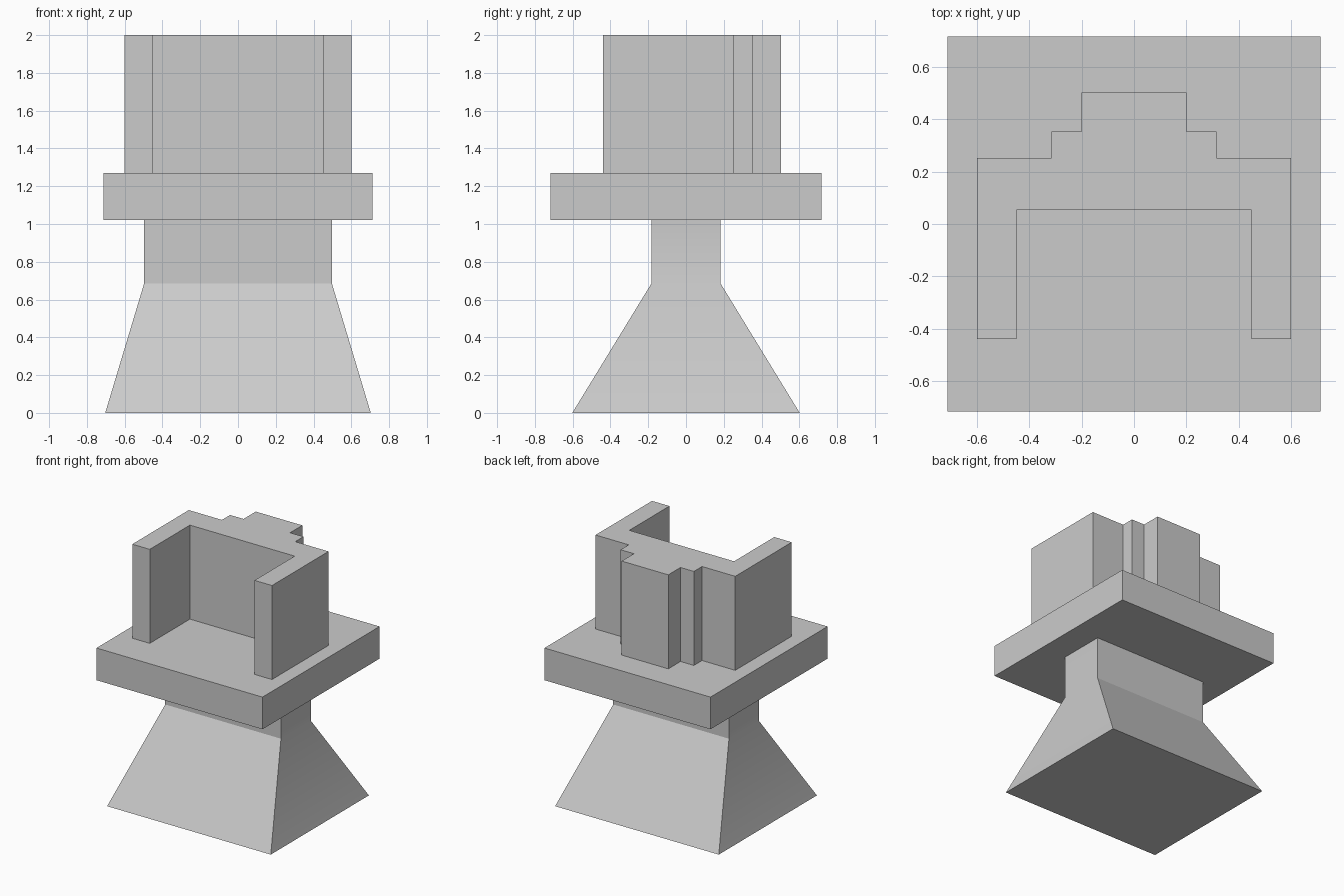
import bpy
import bmesh
import math

cube = bpy.data.objects.get("Cube")
if cube:
    bpy.data.objects.remove(cube, do_unlink=True)

grey = bpy.data.materials.new("plain grey")
grey.use_nodes = True
colour = (0.6, 0.6, 0.6, 1)
grey.diffuse_color = colour
grey.node_tree.nodes["Principled BSDF"].inputs["Base Color"].default_value = colour


def loft(name, sections):
    """Join matching outlines, given as (z, points), into one closed solid."""
    bm = bmesh.new()
    rings = [[bm.verts.new((x, y, z)) for x, y in pts] for z, pts in sections]
    count = len(rings[0])
    for low, high in zip(rings, rings[1:]):
        for i in range(count):
            j = (i + 1) % count
            bm.faces.new((low[i], low[j], high[j], high[i]))
    bm.faces.new(rings[0][::-1])
    bm.faces.new(rings[-1])
    bmesh.ops.recalc_face_normals(bm, faces=bm.faces)
    mesh = bpy.data.meshes.new(name)
    bm.to_mesh(mesh)
    bm.free()
    mesh.materials.append(grey)
    obj = bpy.data.objects.new(name, mesh)
    bpy.context.collection.objects.link(obj)
    return obj


def rect(hx, hy):
    return [(-hx, -hy), (hx, -hy), (hx, hy), (-hx, hy)]


# Flared foot with straight neck; only the shallow side bend is smooth
pedestal = loft("pedestal", [(0, rect(0.703, 0.602)),
                             (0.685, rect(0.497, 0.183)),
                             (1.02, rect(0.497, 0.183))])
bpy.ops.object.select_all(action='DESELECT')
pedestal.select_set(True)
bpy.context.view_layer.objects.active = pedestal
bpy.ops.object.shade_smooth_by_angle(angle=math.radians(30))

# Square slab
loft("slab", [(1.02, rect(0.713, 0.718)), (1.27, rect(0.713, 0.718))])

# U-shaped wall with stepped back, from a mirrored half outline
half = [(0.45, 0.053), (0.45, -0.44), (0.6, -0.44), (0.6, 0.253),
        (0.315, 0.253), (0.315, 0.353), (0.2, 0.353), (0.2, 0.503)]
outline = half + [(-x, y) for x, y in reversed(half)]
loft("stepped_wall", [(1.27, outline), (2, outline)])
